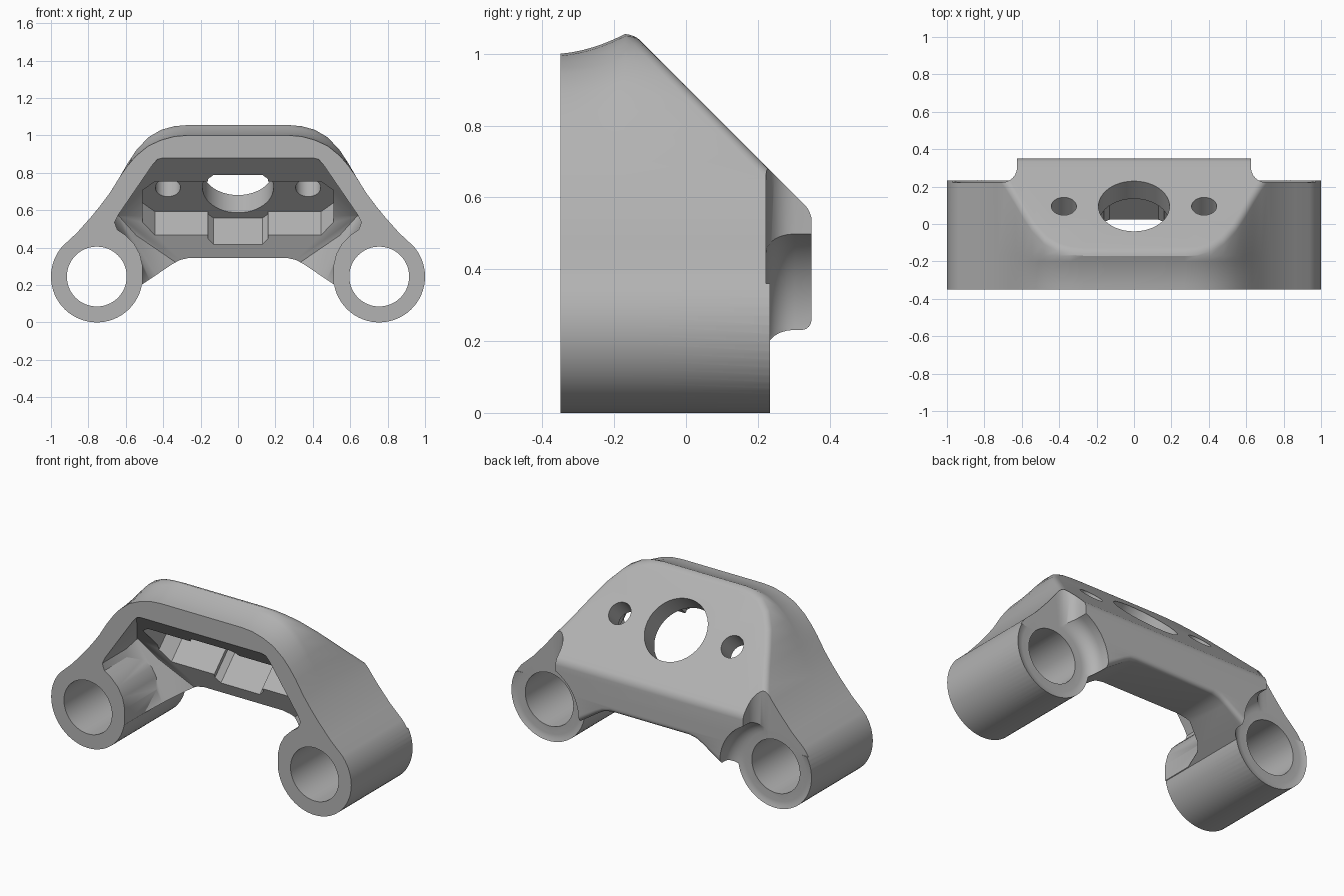
import bpy, bmesh, math
from mathutils import Vector, Matrix

cube = bpy.data.objects.get("Cube")
if cube:
    bpy.data.objects.remove(cube, do_unlink=True)

BX, BZ, BR = 0.755, 0.245, 0.245      # pivot boss axis and radius
TILT = Matrix.Rotation(-math.pi / 4, 4, 'X')
R2 = math.sqrt(2)

grey = bpy.data.materials.new("plain grey")
grey.use_nodes = True
grey.diffuse_color = (0.45, 0.45, 0.45, 1)
grey.node_tree.nodes["Principled BSDF"].inputs["Base Color"].default_value = (0.45, 0.45, 0.45, 1)


def mirrored(half):
    """Close a right-half outline with its mirror image."""
    return half + [(-x, z) for x, z in reversed(half)]


def loft(rings):
    """Solid through equal-length rings of 3D points."""
    bm = bmesh.new()
    vs = [[bm.verts.new(p) for p in ring] for ring in rings]
    n = len(rings[0])
    for a, b in zip(vs, vs[1:]):
        for i in range(n):
            bm.faces.new((a[i], a[(i + 1) % n], b[(i + 1) % n], b[i]))
    bm.faces.new(vs[0])
    bm.faces.new(vs[-1])
    bmesh.ops.recalc_face_normals(bm, faces=bm.faces)
    return bm


def trim(bm, point, normal):
    """Cut away the side the normal points to and close the hole."""
    geom = bm.verts[:] + bm.edges[:] + bm.faces[:]
    cut = bmesh.ops.bisect_plane(bm, geom=geom, dist=1e-6, plane_co=point,
                                 plane_no=normal, clear_outer=True)["geom_cut"]
    edges = [e for e in cut if isinstance(e, bmesh.types.BMEdge) and e.is_boundary]
    if edges:
        bmesh.ops.edgeloop_fill(bm, edges=edges)
    bmesh.ops.recalc_face_normals(bm, faces=bm.faces)


def to_object(bm, name):
    me = bpy.data.meshes.new(name)
    bmesh.ops.recalc_face_normals(bm, faces=bm.faces)
    bm.to_mesh(me)
    bm.free()
    ob = bpy.data.objects.new(name, me)
    bpy.context.collection.objects.link(ob)
    return ob


def cut(target, bm, name):
    """Subtract a solid from the target for good."""
    cutter = to_object(bm, name)
    cutter.hide_render = True
    mod = target.modifiers.new(name, 'BOOLEAN')
    mod.operation, mod.solver, mod.object = 'DIFFERENCE', 'EXACT', cutter
    bpy.context.view_layer.objects.active = target
    bpy.ops.object.modifier_apply(modifier=name)
    bpy.data.objects.remove(cutter, do_unlink=True)


def ring(r, n, place):
    return [place(r * math.cos(2 * math.pi * i / n), r * math.sin(2 * math.pi * i / n)) for i in range(n)]


def tilted(points, low, high):
    """Prism along the slanted face's normal, between two y + z levels."""
    axis = Vector((0, -0.36, 0.36))
    return loft([[axis + TILT @ Vector((x, v, s / R2)) for x, v in points] for s in (low, high)])


# Bracket outline: crown, legs, pivot bosses and lower edge
crown = [(0.27, 1.0), (0.34, 0.994), (0.41, 0.975), (0.48, 0.943), (0.545, 0.89),
         (0.59, 0.838), (0.63, 0.782), (0.68, 0.70), (0.73, 0.632), (0.78, 0.57), (0.86, 0.48)]
arc = [math.radians(41 - 211 * i / 36) for i in range(37)]
boss = [(BX + BR * math.cos(a), BZ + BR * math.sin(a)) for a in arc]
outline = mirrored(crown + boss + [(0.35, 0.312), (0.31, 0.334), (0.26, 0.345)])


def section(y, t):
    return [(x, y, z + 0.055 * t * min(1, max(0, (z - 0.8) / 0.17))) for x, z in outline]


steps = [i / 6 for i in range(7)]
bm = loft([section(-0.35 + 0.18 * t, 0.3 * t + 0.7 * t * t) for t in steps] + [section(0.35, 1)])
slope = Vector((0, 1, 1)).normalized()
trim(bm, (0, 0.455, 0.455), slope)

# Rounded edges around the slanted and rear faces
bm.normal_update()
flat = {f for f in bm.faces if f.normal.dot(slope) > 0.999 or f.normal.y > 0.999}
rim = [e for e in bm.edges if any(f in flat for f in e.link_faces)]
bmesh.ops.bevel(bm, geom=rim, offset=0.025, segments=4, profile=0.5, affect='EDGES', clamp_overlap=False)
bracket = to_object(bm, "bracket")

# Front cavity with slanted back, rear wall and filleted sides
cavity = mirrored([(0.40, 0.88), (0.43, 0.872), (0.455, 0.845), (0.64, 0.575), (0.66, 0.535),
                   (0.645, 0.495), (0.60, 0.465), (0.555, 0.42), (0.525, 0.365), (0.51, 0.3), (0.51, 0.05)])
bm = loft([[(x, y, z) for x, z in cavity] for y in (-0.5, 0.3)])
trim(bm, (0, 0.265, 0.265), slope)
trim(bm, (0, 0.0, 0.475), Vector((0, 1, 0.4)).normalized())
fillet = 0.17
for side in (-1, 1):
    for angle in (22.5, 45, 67.5):
        c, s = math.cos(math.radians(angle)), math.sin(math.radians(angle))
        point = (side * (0.51 - fillet + fillet * c), 0.03 - fillet + fillet * s, 0.25)
        trim(bm, point, Vector((side * c, s, -0.5 * c)).normalized())
cut(bracket, bm, "cavity")


# Fastener pockets with chamfered corners
def chamfered(w, h, c):
    return [(w, h - c), (w - c, h), (c - w, h), (-w, h - c),
            (-w, c - h), (c - w, -h), (w - c, -h), (w, c - h)]


cut(bracket, tilted(chamfered(0.51, 0.18, 0.065), 0.42, 0.72), "wide_pocket")
cut(bracket, tilted(chamfered(0.16, 0.231, 0.03), 0.42, 0.721), "centre_pocket")

# Holes through the slanted face
for x, r, name in ((0, 0.19, "main_hole"), (-0.375, 0.067, "right_hole"), (0.375, 0.067, "left_hole")):
    cut(bracket, tilted(ring(r, 48, lambda a, b: (x + a, b)), 0.705, 1.1), name)

# Rear reliefs around each boss, then pivot bores
curve = [math.radians(-90 + 15 * i) for i in range(7)]


def relief(r, f=0.08):
    return [(r - f + f * math.cos(a), 0.223 + f + f * math.sin(a)) for a in curve] + [(r, 0.5)]


for side in (-1, 1):
    cx = side * BX
    bm = loft([ring(r, 64, lambda a, b: (cx + a, y, BZ + b)) for r, y in relief(0.285)])
    cut(bracket, bm, "boss_relief")
    edge = [(side * (0.91 - r), y) for r, y in relief(0.285)]
    edge += [(side * 1.2, 0.5), (side * 1.2, 0.223)]
    bm = loft([[(x, y, z) for x, y in edge] for z in (0.36, 1.0)])
    cut(bracket, bm, "leg_relief")
    bm = loft([ring(0.16, 64, lambda a, b: (cx + a, y, BZ + b)) for y in (-0.5, 0.5)])
    cut(bracket, bm, "pivot_bore")

# Finish
bracket.data.materials.clear()
bracket.data.materials.append(grey)
for p in bracket.data.polygons:
    p.material_index = 0
bpy.ops.object.select_all(action='DESELECT')
bracket.select_set(True)
bpy.context.view_layer.objects.active = bracket
bpy.ops.object.shade_smooth_by_angle(angle=math.radians(30))
